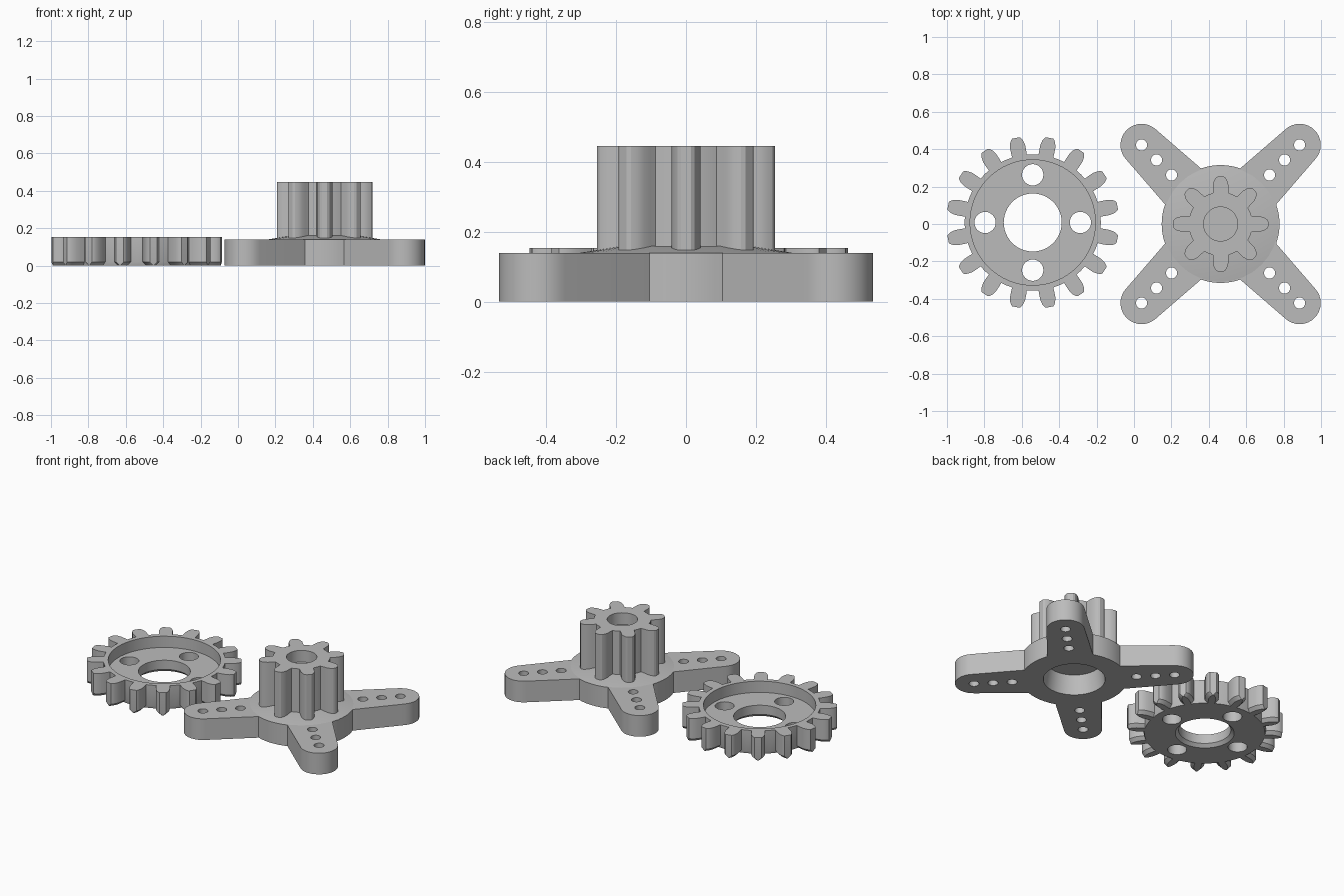
import bpy, bmesh, math
from mathutils import Matrix, Vector

if "Cube" in bpy.data.objects:
    bpy.data.objects.remove(bpy.data.objects["Cube"])

GEAR = Vector((-0.5415, 0.008, 0))
HORN = Vector((0.463, 0, 0))

grey = bpy.data.materials.new("plain grey")
grey.use_nodes = True
colour = (0.5, 0.5, 0.5, 1)
grey.diffuse_color = colour
grey.node_tree.nodes["Principled BSDF"].inputs["Base Color"].default_value = colour


def loft(name, layers, centre):
    """Solid through matching outlines, given as (z, points) from bottom to top."""
    bm = bmesh.new()
    rings = [[bm.verts.new((x, y, z)) for x, y in pts] for z, pts in layers]
    n = len(rings[0])
    for low, high in zip(rings, rings[1:]):
        for i in range(n):
            j = (i + 1) % n
            bm.faces.new((low[i], low[j], high[j], high[i]))
    bm.faces.new(rings[0][::-1])
    bm.faces.new(rings[-1])
    bmesh.ops.recalc_face_normals(bm, faces=bm.faces)
    mesh = bpy.data.meshes.new(name)
    bm.to_mesh(mesh)
    bm.free()
    mesh.materials.append(grey)
    obj = bpy.data.objects.new(name, mesh)
    obj.location = centre
    bpy.context.collection.objects.link(obj)
    return obj


def circle(radius, x=0, y=0, n=48):
    return [(x + radius * math.cos(2 * math.pi * i / n),
             y + radius * math.sin(2 * math.pi * i / n)) for i in range(n)]


def turned(pts, angle):
    c, s = math.cos(angle), math.sin(angle)
    return [(x * c - y * s, x * s + y * c) for x, y in pts]


def gear_outline(teeth, flank, start):
    """Outline from one tooth flank, given as (radius, half width) from root to tip."""
    pitch = 2 * math.pi / teeth
    root = math.hypot(*flank[0])
    tooth = [(r, -w) for r, w in flank] + [(r, w) for r, w in reversed(flank)]
    tooth.append((root * math.cos(pitch / 2), root * math.sin(pitch / 2)))
    return [p for i in range(teeth) for p in turned(tooth, start + i * pitch)]


def cut(obj, cutters):
    """Subtract the cutters, then drop them."""
    for c in cutters:
        mod = obj.modifiers.new("cut", 'BOOLEAN')
        mod.operation, mod.solver, mod.object = 'DIFFERENCE', 'EXACT', c
    bpy.context.view_layer.objects.active = obj
    for mod in list(obj.modifiers):
        bpy.ops.object.modifier_apply(modifier=mod.name)
    for c in cutters:
        bpy.data.objects.remove(c)


def smooth(obj):
    bpy.ops.object.select_all(action='DESELECT')
    obj.select_set(True)
    bpy.context.view_layer.objects.active = obj
    bpy.ops.object.shade_smooth_by_angle(angle=math.radians(25))


# Ring gear: sixteen teeth, chamfered along the lower edge
flank = [(0.362, 0.040), (0.385, 0.041), (0.415, 0.041), (0.44, 0.035), (0.456, 0.026), (0.461, 0.02)]
foot = [(r - 0.004, max(w - 0.02, 0.002)) for r, w in flank]
start = math.pi / 16
full = gear_outline(16, flank, start)
ring_gear = loft("ring_gear", [(0, gear_outline(16, foot, start)), (0.02, full), (0.154, full)], GEAR)

# Shallow dish, centre hole with lower chamfer, four round holes
cutters = [loft("dish_cutter", [(0.08, circle(0.335, n=64)), (0.3, circle(0.335, n=64))], GEAR),
           loft("centre_cutter", [(-0.02, circle(0.195)), (0.02, circle(0.155)), (0.3, circle(0.155))], GEAR)]
for i in range(4):
    a = i * math.pi / 2
    hole = circle(0.057, 0.255 * math.cos(a), 0.255 * math.sin(a), 32)
    cutters.append(loft("hole_cutter", [(-0.1, hole), (0.3, hole)], GEAR))
cut(ring_gear, cutters)
smooth(ring_gear)

# Four-armed plate: tapered arms with round tips, joined by arcs of the hub
HUB, REACH, TIP = 0.315, 0.5975, 0.113
tip = [(REACH + TIP * math.cos(math.radians(a)), TIP * math.sin(math.radians(a)))
       for a in range(-88, 89, 11)]
joint = math.atan2(0.136, 0.284)
arc = [joint + (math.pi / 2 - 2 * joint) * i / 8 for i in range(9)]
arm = tip + [(HUB * math.cos(a), HUB * math.sin(a)) for a in arc]
outline = [p for i in range(4) for p in turned(arm, math.pi / 4 + i * math.pi / 2)]
arm_plate = loft("arm_plate", [(0, outline), (0.139, outline)], HORN)

# Screw holes along the arms and the tapered socket underneath
cutters = [loft("socket_cutter", [(-0.02, circle(0.187)), (0.125, circle(0.165))], HORN)]
for i in range(4):
    a = math.pi / 4 + i * math.pi / 2
    for d in (0.3705, 0.484, REACH):
        hole = circle(0.03, d * math.cos(a), d * math.sin(a), 24)
        cutters.append(loft("screw_cutter", [(-0.1, hole), (0.3, hole)], HORN))
cut(arm_plate, cutters)
smooth(arm_plate)

# Low cone rising from the plate to the pinion
hub_cone = loft("hub_cone", [(0.138, circle(HUB, n=32)), (0.16, circle(0.18, n=32))], HORN)
smooth(hub_cone)

# Pinion: eight teeth with a blind bore in the top
flank = [(0.165, 0.042), (0.185, 0.041), (0.21, 0.041), (0.232, 0.035), (0.248, 0.025), (0.255, 0.014)]
teeth = gear_outline(8, flank, 0)
pinion = loft("pinion", [(0.145, teeth), (0.446, teeth)], HORN)
cut(pinion, [loft("bore_cutter", [(0.37, circle(0.091)), (0.6, circle(0.091))], HORN)])
smooth(pinion)
